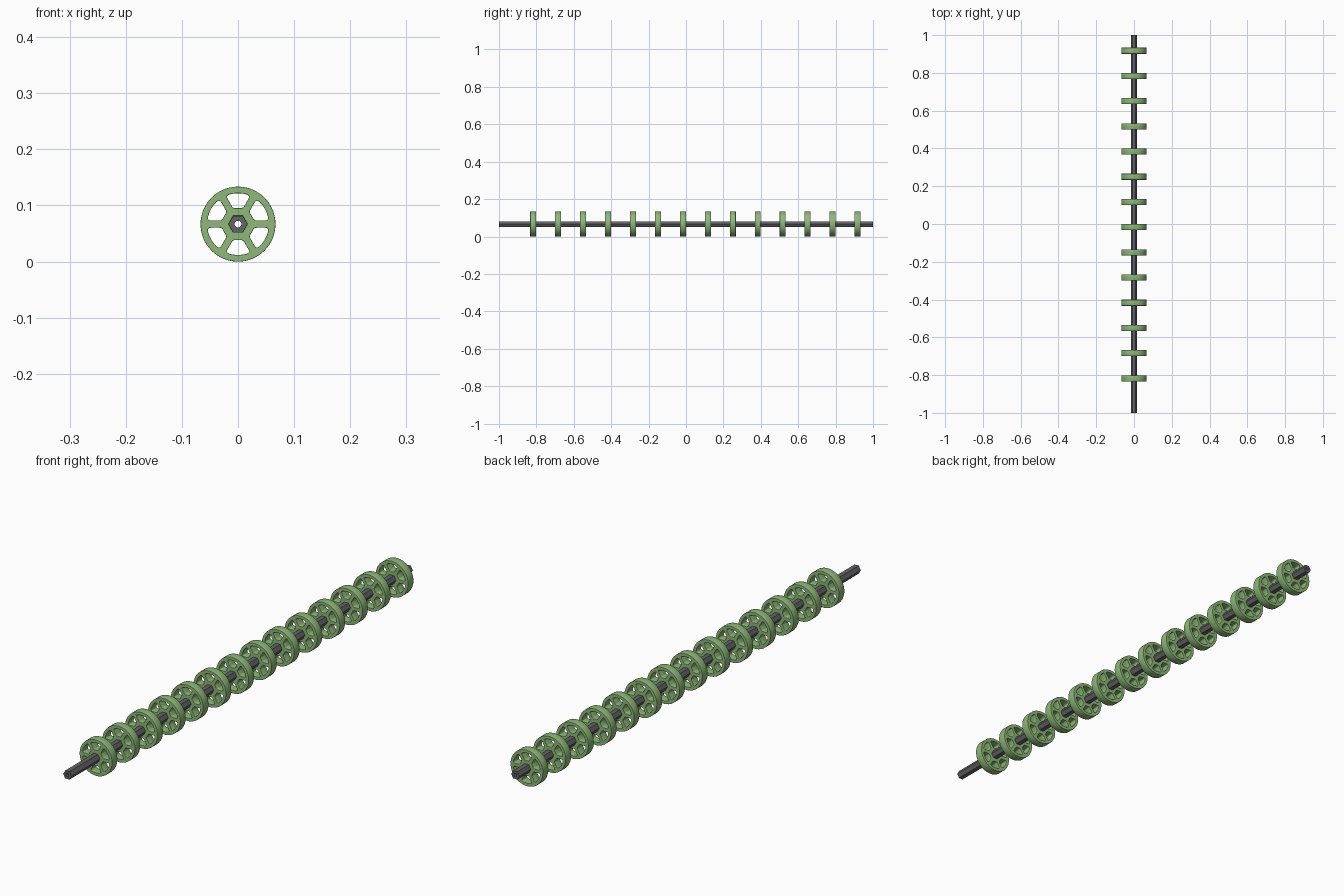
import bpy, math
from mathutils import Vector, Matrix

if "Cube" in bpy.data.objects:
    bpy.data.objects.remove(bpy.data.objects["Cube"])

R = 0.0668          # wheel radius, also axle height
HEX = 0.017         # axle corner radius


def ring(r, n):
    return [Vector((r * math.cos(math.tau * i / n), r * math.sin(math.tau * i / n))) for i in range(n)]


def fillet(a, b, c, r, n=5):
    """Rounded corner at b, between a and c."""
    p, q = b + (a - b).normalized() * r, b + (c - b).normalized() * r
    return [p * (1 - t) ** 2 + b * 2 * t * (1 - t) + q * t * t for t in (i / n for i in range(n + 1))]


def window(angle):
    """Rounded trapezoid opening with a curved outer edge."""
    il, ir = Vector((-0.009, 0.0285)), Vector((0.009, 0.0285))
    ol, orr = Vector((-0.0217, 0.0505)), Vector((0.0217, 0.0505))
    arc = [Vector((0.055 * math.sin(math.radians(d)), 0.055 * math.cos(math.radians(d))))
           for d in (15, 10, 5, 0, -5, -10, -15)]
    pts = (fillet(ol, il, ir, 0.004) + fillet(il, ir, orr, 0.004)
           + fillet(ir, orr, arc[0], 0.006) + arc + fillet(arc[-1], ol, il, 0.006))
    rot = Matrix.Rotation(angle, 2)
    return [rot @ p for p in pts]


def extruded(name, loops, half, bevel, color):
    """Fill nested outlines, extrude along y, return the mesh."""
    cu = bpy.data.curves.new(name + "_outline", 'CURVE')
    cu.dimensions, cu.fill_mode = '2D', 'BOTH'
    cu.extrude, cu.bevel_depth, cu.offset, cu.bevel_resolution = half - bevel, bevel, -bevel, 1
    for pts in loops:
        s = cu.splines.new('POLY')
        s.points.add(len(pts) - 1)
        for sp, p in zip(s.points, pts):
            sp.co = (p.x, p.y, 0, 1)
        s.use_cyclic_u = True
    tmp = bpy.data.objects.new(name + "_tmp", cu)
    bpy.context.collection.objects.link(tmp)
    dg = bpy.context.evaluated_depsgraph_get()
    me = bpy.data.meshes.new_from_object(tmp.evaluated_get(dg))
    bpy.data.objects.remove(tmp)
    me.name = name
    me.transform(Matrix.Rotation(math.pi / 2, 4, 'X'))
    mat = bpy.data.materials.new(name + "_color")
    mat.diffuse_color = color
    mat.use_nodes = True
    mat.node_tree.nodes["Principled BSDF"].inputs["Base Color"].default_value = mat.diffuse_color
    me.materials.clear()
    me.materials.append(mat)
    return me


def place(name, me, y):
    ob = bpy.data.objects.new(name, me)
    ob.location = (0, y, R)
    bpy.context.collection.objects.link(ob)
    return ob


def smooth(ob):
    bpy.ops.object.select_all(action='DESELECT')
    ob.select_set(True)
    bpy.context.view_layer.objects.active = ob
    bpy.ops.object.shade_smooth_by_angle(angle=math.radians(35))


# Hollow hexagonal axle
axle = extruded("axle", [ring(HEX, 6), ring(0.006, 24)], 1.0, 0.0, (0.13, 0.13, 0.14, 1))
smooth(place("hex_axle", axle, 0))

# Fourteen spoked wheels sharing one mesh
loops = [ring(R, 64), ring(HEX, 6)] + [window(i * math.pi / 3) for i in range(6)]
wheel = extruded("wheel", loops, 0.016, 0.0012, (0.27, 0.48, 0.19, 1))
for i in range(14):
    ob = place(f"wheel_{i + 1:02d}", wheel, -0.817 + i * 0.1334)
    if i == 0:
        smooth(ob)
